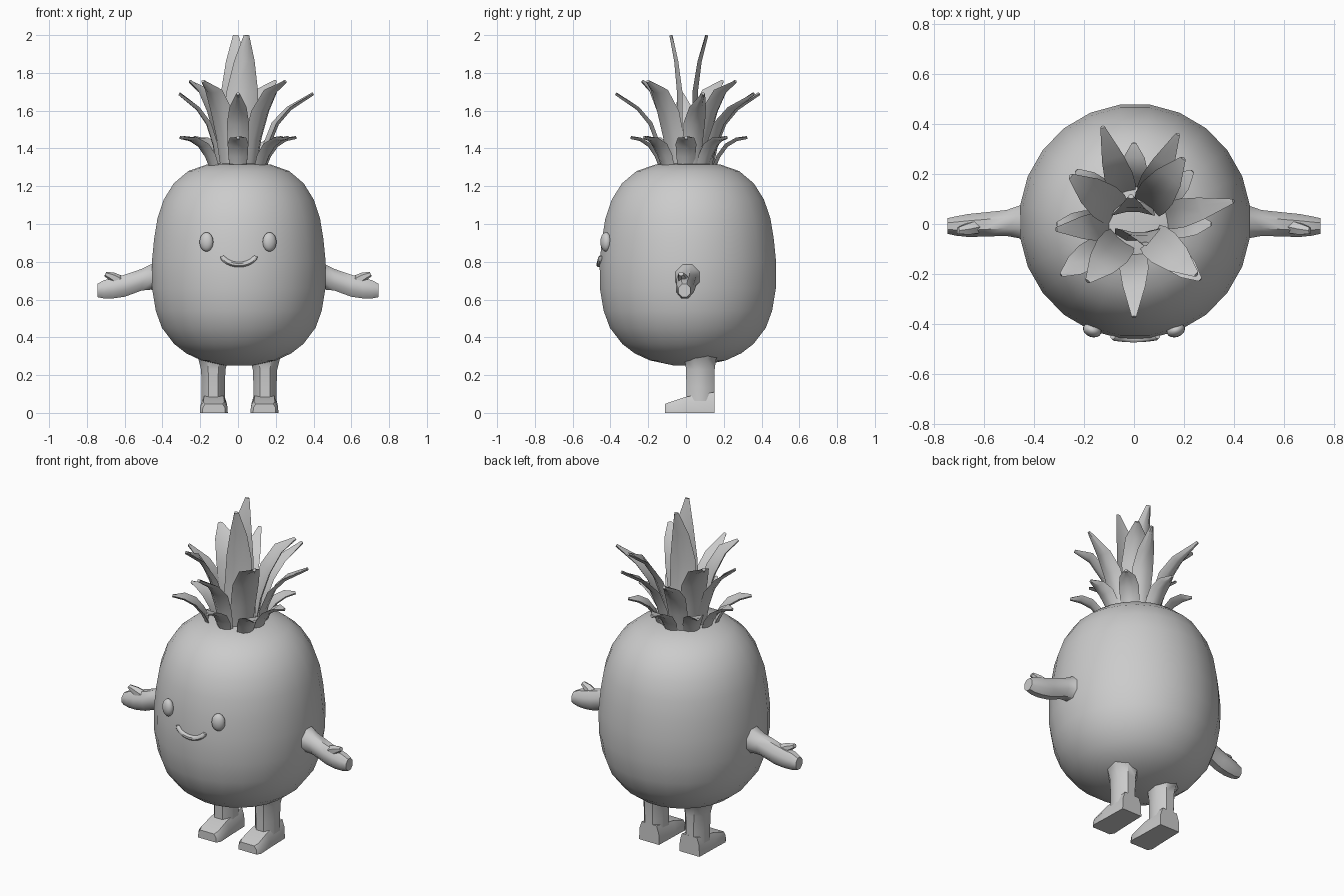
import bpy, bmesh
from math import sin, cos, pi, radians
from mathutils import Vector, Matrix

if "Cube" in bpy.data.objects:
    bpy.data.objects.remove(bpy.data.objects["Cube"])


def finish(name, bm, mirror=False, angle=45):
    bmesh.ops.recalc_face_normals(bm, faces=bm.faces)
    me = bpy.data.meshes.new(name)
    bm.to_mesh(me)
    bm.free()
    ob = bpy.data.objects.new(name, me)
    bpy.context.collection.objects.link(ob)
    if mirror:
        ob.modifiers.new("mirror", 'MIRROR').use_mirror_merge = False
    bpy.ops.object.select_all(action='DESELECT')
    ob.select_set(True)
    bpy.context.view_layer.objects.active = ob
    bpy.ops.object.shade_smooth_by_angle(angle=radians(angle))
    return ob


def loft(bm, rings):
    """Skin a list of equal-sized point rings and cap both ends."""
    loops = [[bm.verts.new(p) for p in ring] for ring in rings]
    n = len(loops[0])
    for a, b in zip(loops, loops[1:]):
        for i in range(n):
            j = (i + 1) % n
            bm.faces.new((a[i], a[j], b[j], b[i]))
    bm.faces.new(loops[0])
    bm.faces.new(loops[-1])


def oval(centre, u, v, n=8):
    c, u, v = Vector(centre), Vector(u), Vector(v)
    angles = [2 * pi * (i + 0.5) / n for i in range(n)]
    return [c + u * cos(t) + v * sin(t) for t in angles]


# Body: barrel-shaped lathe
profile = [(.07, .25), (.20, .278), (.28, .315), (.345, .365), (.41, .45), (.443, .54),
           (.463, .66), (.464, .80), (.452, .92), (.434, 1.03), (.40, 1.13),
           (.347, 1.215), (.27, 1.28), (.17, 1.315), (.06, 1.325)]
bm = bmesh.new()
loft(bm, [oval((.004, .01, z), (r, 0, 0), (0, r * 1.015, 0), 24) for r, z in profile])
finish("body", bm)

# Arms with a short thumb: x, y, z, half depth, half height
bm = bmesh.new()
arm = [(.41, .01, .72, .105, .10), (.46, .008, .72, .07, .073), (.51, .004, .705, .056, .062),
       (.60, -.002, .673, .052, .063), (.66, -.006, .66, .05, .058),
       (.71, -.008, .654, .042, .052), (.745, -.008, .648, .034, .038)]
loft(bm, [oval((x, y, z), (0, hy, 0), (0, 0, hz)) for x, y, z, hy, hz in arm])
thumb = [(.625, -.01, .695, .03, .03), (.665, -.02, .72, .026, .022), (.703, -.026, .736, .015, .011)]
loft(bm, [oval((x, y, z), (0, hy, 0), (-h * .5, 0, h), 6) for x, y, z, hy, h in thumb])
finish("arms", bm, True)

# Legs, flaring into the body: z, half width, half depth
bm = bmesh.new()
leg = [(.34, .12, .13), (.285, .085, .09), (.23, .070, .082), (.14, .066, .08), (.03, .066, .08)]
loft(bm, [oval((.137, .076, z), (hx, 0, 0), (0, hy, 0)) for z, hx, hy in leg])
finish("legs", bm, True).location.x = .006

# Feet: wedge-shaped blocks, lower at the toe
bm = bmesh.new()
sections = [(.15, .066, .11), (.0, .07, .085), (-.085, .074, .057), (-.11, .060, .048)]
loft(bm, [[(.134 - w, y, 0), (.134 + w, y, 0), (.134 + w * .97, y, h * .6),
           (.134 + w * .75, y, h), (.134 - w * .75, y, h), (.134 - w * .97, y, h * .6)]
          for y, w, h in sections])
finish("feet", bm, True, 40).location.x = .006

# Eyes
bm = bmesh.new()
bmesh.ops.create_uvsphere(bm, u_segments=16, v_segments=10, radius=1,
                          matrix=Matrix.Translation((.167, -.424, .905))
                          @ Matrix.Rotation(radians(20), 4, 'Z')
                          @ Matrix.Diagonal((.038, .028, .051, 1)))
finish("eyes", bm, True)

# Smile: bent tube
bm = bmesh.new()
rings = []
for i in range(13):
    t = -1 + i / 6
    a = t * radians(72)
    x, z = .005 + .09 * sin(a) / sin(radians(72)), .85 - .065 * cos(a)
    r = .010 if abs(t) == 1 else .015
    y = -.459 + x * x * 1.1
    rings.append(oval((x, y, z), (-r * sin(a), 0, r * cos(a)), (0, r, 0)))
loft(bm, rings)
finish("smile", bm)


# Crown leaves
def leaf(bm, path, width, azimuth, shape=(.8, .95, 1, .78, .16), reach=1, cup=.25, side=0):
    """Cupped, pointed blade following (radius, height) points."""
    rot = Matrix.Rotation(radians(azimuth), 3, 'Z')
    rings = []
    for i, (r, z) in enumerate(path):
        p, q = path[max(i - 1, 0)], path[min(i + 1, len(path) - 1)]
        d = Vector((q[0] - p[0], 0, q[1] - p[1])).normalized()
        out = Vector((d.z, 0, -d.x))
        w = width * shape[i]
        c = Vector((r * reach, side * i / (len(path) - 1), z))
        s = Vector((0, w, 0))
        k, th = out * w * cup, out * .008
        rings.append([rot @ p for p in (c - s - k, c - s * .4 + th, c + s * .4 + th,
                                        c + s - k, c + s * .35 - th, c - s * .35 - th)])
    loft(bm, rings)


low = [(.145, 1.30), (.17, 1.36), (.21, 1.415), (.26, 1.447), (.315, 1.458)]
mid = [(.135, 1.30), (.16, 1.42), (.205, 1.53), (.275, 1.61), (.40, 1.69)]
high = [(.10, 1.31), (.125, 1.45), (.175, 1.59), (.245, 1.70), (.335, 1.755)]
top = [(.075, 1.31), (.05, 1.50), (.05, 1.70), (.068, 1.86), (.10, 2.0)]

tiers = {
    "low_leaves": (low, .055, [(-90, .93), (-40, 1.1), (0, .98), (42, 1), (90, 1.03),
                               (137, 1), (180, .98), (215, 1.13)]),
    "middle_leaves": (mid, .058, [(-90, .93), (13, 1.02), (64, 1), (108, 1.02), (184, .78)]),
    "upper_leaves": (high, .075, [(53, .98), (143, .95), (231, .88), (-39, .96)]),
}
for name, (path, width, places) in tiers.items():
    bm = bmesh.new()
    for azimuth, reach in places:
        leaf(bm, path, width, azimuth, reach=reach)
    finish(name, bm, angle=40)

bm = bmesh.new()
leaf(bm, top, .088, -90, (.85, 1, .95, .62, .16), .8, side=.045)
leaf(bm, top, .088, 90, (.85, 1, .95, .62, .16), 1.1, side=.012)
finish("top_leaves", bm, angle=40)
